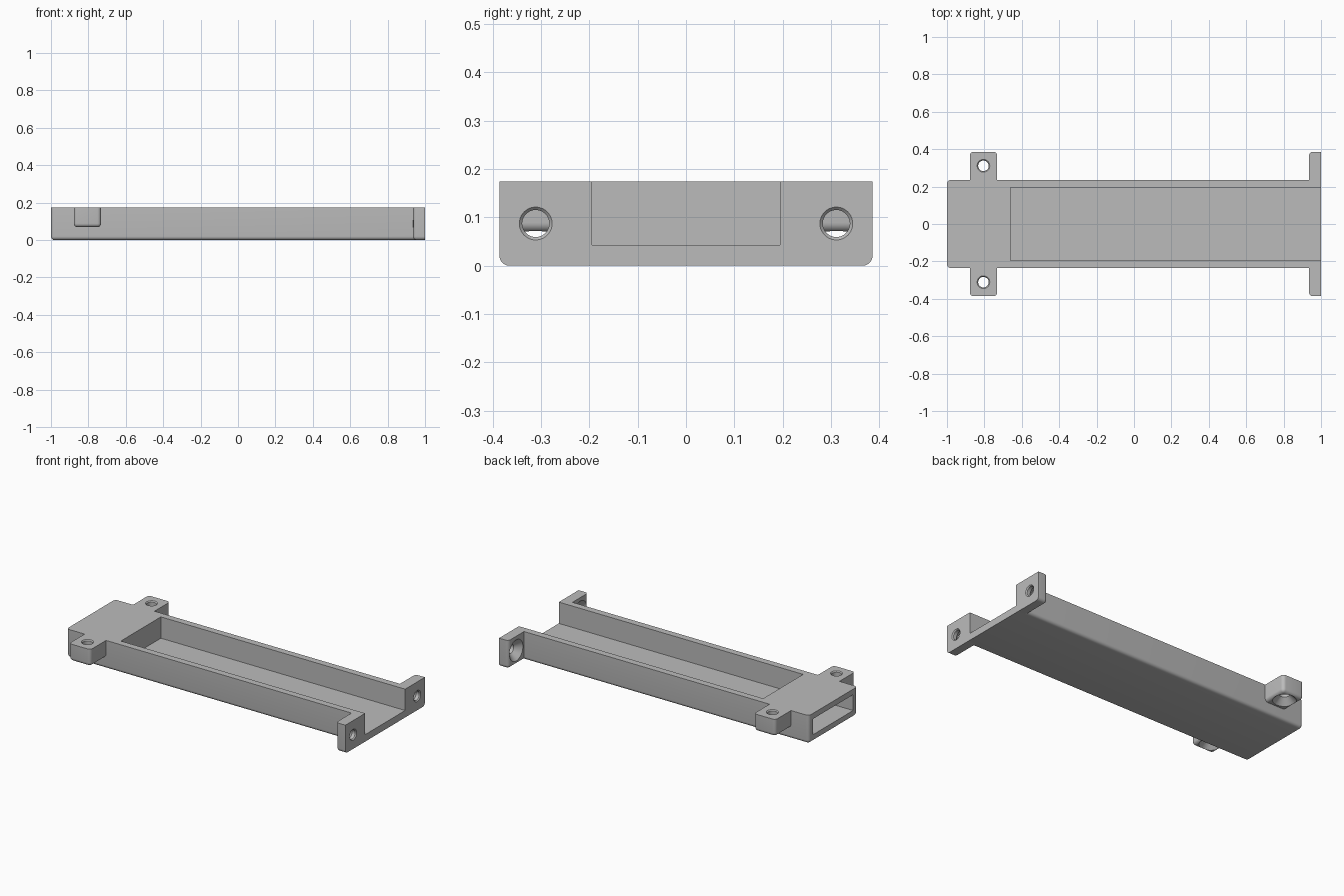
import bpy, bmesh
from math import cos, sin, tau
from mathutils import Vector, Matrix

cube = bpy.data.objects.get("Cube")
if cube:
    bpy.data.objects.remove(cube, do_unlink=True)

grey = bpy.data.materials.new("plain grey")
grey.use_nodes = True
COLOUR = (0.5, 0.5, 0.5, 1)
grey.diffuse_color = COLOUR
grey.node_tree.nodes["Principled BSDF"].inputs["Base Color"].default_value = COLOUR

TOP = 0.174
FILLET = 0.02
SIDE = 0.235      # half width of the body
WALL = 0.194      # half width of the channel
EAR = 0.386       # half width over the ears


def finish(bm, name):
    bmesh.ops.recalc_face_normals(bm, faces=bm.faces)
    mesh = bpy.data.meshes.new(name)
    bm.to_mesh(mesh)
    bm.free()
    obj = bpy.data.objects.new(name, mesh)
    bpy.context.collection.objects.link(obj)
    mesh.materials.append(grey)
    return obj


def block(name, low, high, sharp=None):
    """Box between two corners; rounds edges outside the sharp (axis, value) planes."""
    bm = bmesh.new()
    low, high = Vector(low), Vector(high)
    bmesh.ops.create_cube(bm, size=1)
    for v in bm.verts:
        v.co = (low + high) / 2 + v.co * (high - low)
    if sharp:
        edges = [e for e in bm.edges if not any(
            all(abs(v.co[axis] - value) < 1e-5 for v in e.verts) for axis, value in sharp)]
        bmesh.ops.bevel(bm, geom=edges, offset=FILLET, offset_type='OFFSET',
                        segments=6, profile=0.5, affect='EDGES')
    return finish(bm, name)


def screw_cutter(thickness, matrix):
    """Chamfered hole along +z from the entry face, ending in a wide countersink."""
    small, rim, sink = 0.028, 0.034, 0.065
    margin = 0.01
    profile = [(rim, -margin), (rim, 0), (small, rim - small),
               (small, thickness - sink + small), (sink, thickness), (sink, thickness + margin)]
    bm = bmesh.new()
    n = 40
    rings = [[bm.verts.new((r * cos(tau * i / n), r * sin(tau * i / n), z)) for i in range(n)]
             for r, z in profile]
    for a, b in zip(rings, rings[1:]):
        for i in range(n):
            j = (i + 1) % n
            bm.faces.new((a[i], a[j], b[j], b[i]))
    bm.faces.new(rings[0])
    bm.faces.new(rings[-1])
    bm.transform(matrix)
    return finish(bm, "hole_cutter")


def cut(obj, cutter):
    bpy.context.view_layer.objects.active = obj
    mod = obj.modifiers.new("cut", 'BOOLEAN')
    mod.operation, mod.solver, mod.object = 'DIFFERENCE', 'EXACT', cutter
    bpy.ops.object.modifier_apply(modifier=mod.name)
    bpy.data.objects.remove(cutter, do_unlink=True)


# Long tray: open channel running out of the right end, closed pocket at the other
body = block("tray_body", (-1, -SIDE, 0), (1, SIDE, TOP), [(2, TOP), (0, 1)])
cut(body, block("channel_cutter", (-0.66, -WALL, 0.043), (1.1, WALL, 0.3)))
cut(body, block("pocket_cutter", (-1.1, -WALL, 0.043), (-0.7, WALL, 0.14)))
parts = [body]

for side, label in ((1, "back"), (-1, "front")):
    inner, outer = side * 0.205, side * EAR
    y0, y1 = sorted((inner, outer))
    hole_y = side * 0.311

    # Raised ear with a vertical screw hole
    ear = block(label + "_ear", (-0.878, y0, 0.069), (-0.732, y1, TOP),
                [(2, TOP), (1, inner)])
    down = Matrix.Translation((-0.805, hole_y, TOP)) @ Matrix.Rotation(tau / 2, 4, 'X')
    cut(ear, screw_cutter(TOP - 0.069, down))

    # End flange with a lengthwise screw hole
    flange = block(label + "_flange", (0.936, y0, 0), (1, y1, TOP),
                   [(2, TOP), (1, inner), (0, 1)])
    inward = Matrix.Translation((1, hole_y, TOP / 2)) @ Matrix.Rotation(-tau / 4, 4, 'Y')
    cut(flange, screw_cutter(0.064, inward))
    parts += [ear, flange]

# Smooth fillets and holes, crisp edges elsewhere
bpy.ops.object.select_all(action='DESELECT')
for part in parts:
    part.select_set(True)
bpy.context.view_layer.objects.active = body
bpy.ops.object.shade_smooth_by_angle(angle=0.5)
